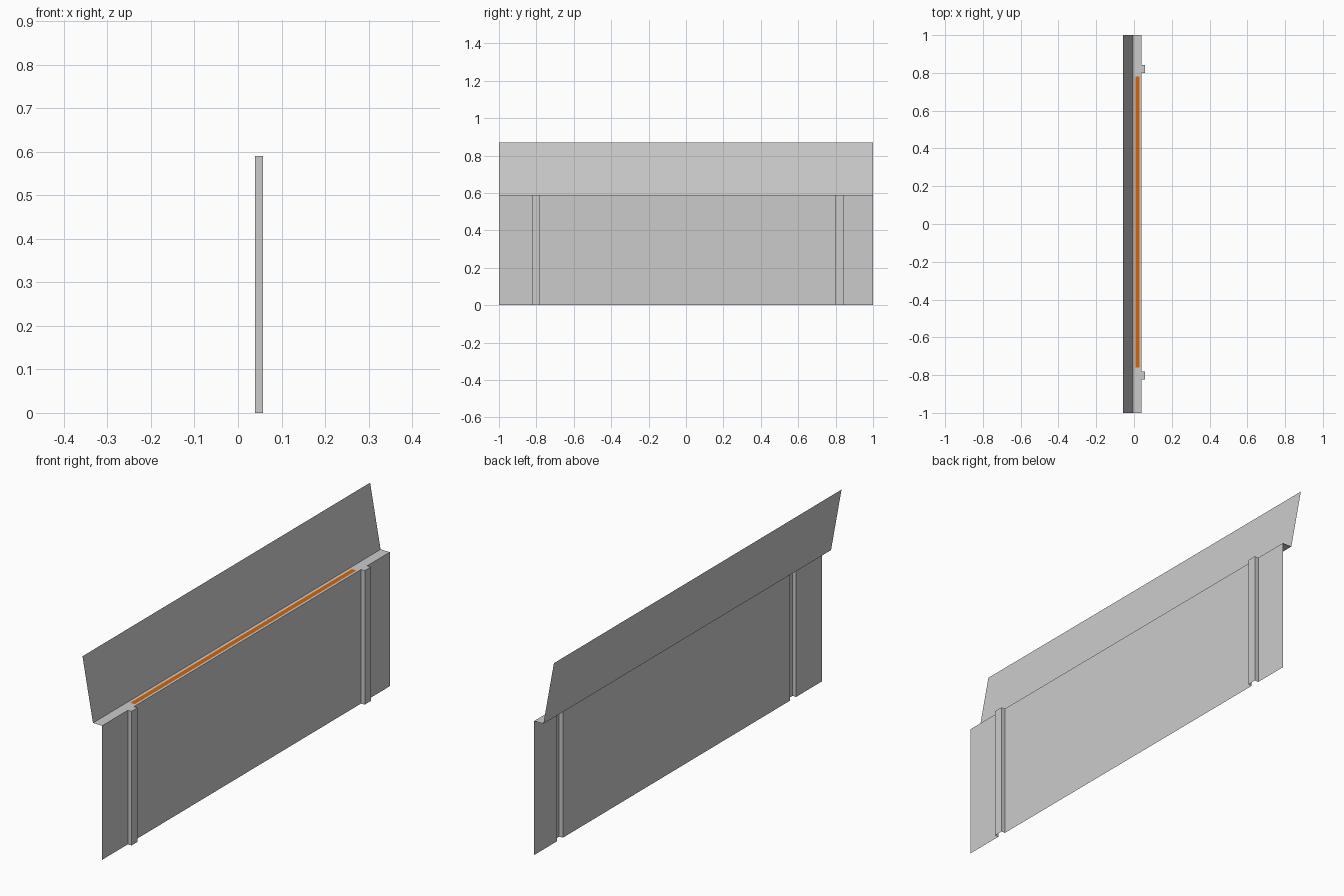
import bpy
import bmesh

if "Cube" in bpy.data.objects:
    bpy.data.objects.remove(bpy.data.objects["Cube"])

X_PANEL, X_RIB = 0.039, 0.057      # panel plane and rib front
X_HINGE, X_FLAP = -0.006, -0.057   # flap foot and flap top
Z_TOP, Z_FLAP = 0.59, 0.87


def material(name, rgb):
    m = bpy.data.materials.new(name)
    m.diffuse_color = (*rgb, 1)
    m.use_nodes = True
    m.node_tree.nodes["Principled BSDF"].inputs["Base Color"].default_value = m.diffuse_color
    return m


grey = material("light grey", (0.6, 0.6, 0.6))
orange = material("orange", (0.65, 0.13, 0.003))


def make(name, faces, mat):
    """Object from a list of faces, each a list of points."""
    bm = bmesh.new()
    for pts in faces:
        bm.faces.new([bm.verts.new(p) for p in pts])
    bmesh.ops.remove_doubles(bm, verts=bm.verts[:], dist=1e-5)
    me = bpy.data.meshes.new(name)
    bm.to_mesh(me)
    bm.free()
    me.materials.append(mat)
    ob = bpy.data.objects.new(name, me)
    bpy.context.collection.objects.link(ob)
    return ob


# Plan outline of the sheet, stepping out at the two ribs
outline = [(X_PANEL, -1)]
for y0, y1 in ((-0.822, -0.78), (0.80, 0.842)):
    outline += [(X_PANEL, y0), (X_RIB, y0), (X_RIB, y1), (X_PANEL, y1)]
outline.append((X_PANEL, 1))

# Front panel with open-backed ribs
make("ribbed_panel",
     [[(*a, 0), (*b, 0), (*b, Z_TOP), (*a, Z_TOP)]
      for a, b in zip(outline, outline[1:])], grey)

# Ledge following the panel outline
make("top_ledge",
     [[(x, y, Z_TOP) for x, y in outline + [(X_HINGE, 1), (X_HINGE, -1)]]], grey)

# Flap leaning back from the ledge
make("back_flap",
     [[(X_HINGE, -1, Z_TOP), (X_HINGE, 1, Z_TOP),
       (X_FLAP, 1, Z_FLAP), (X_FLAP, -1, Z_FLAP)]], grey)

# Coloured strip lying on the ledge
z = Z_TOP + 0.001
make("orange_strip",
     [[(0.008, -0.76, z), (0.03, -0.76, z), (0.03, 0.78, z), (0.008, 0.78, z)]], orange)
